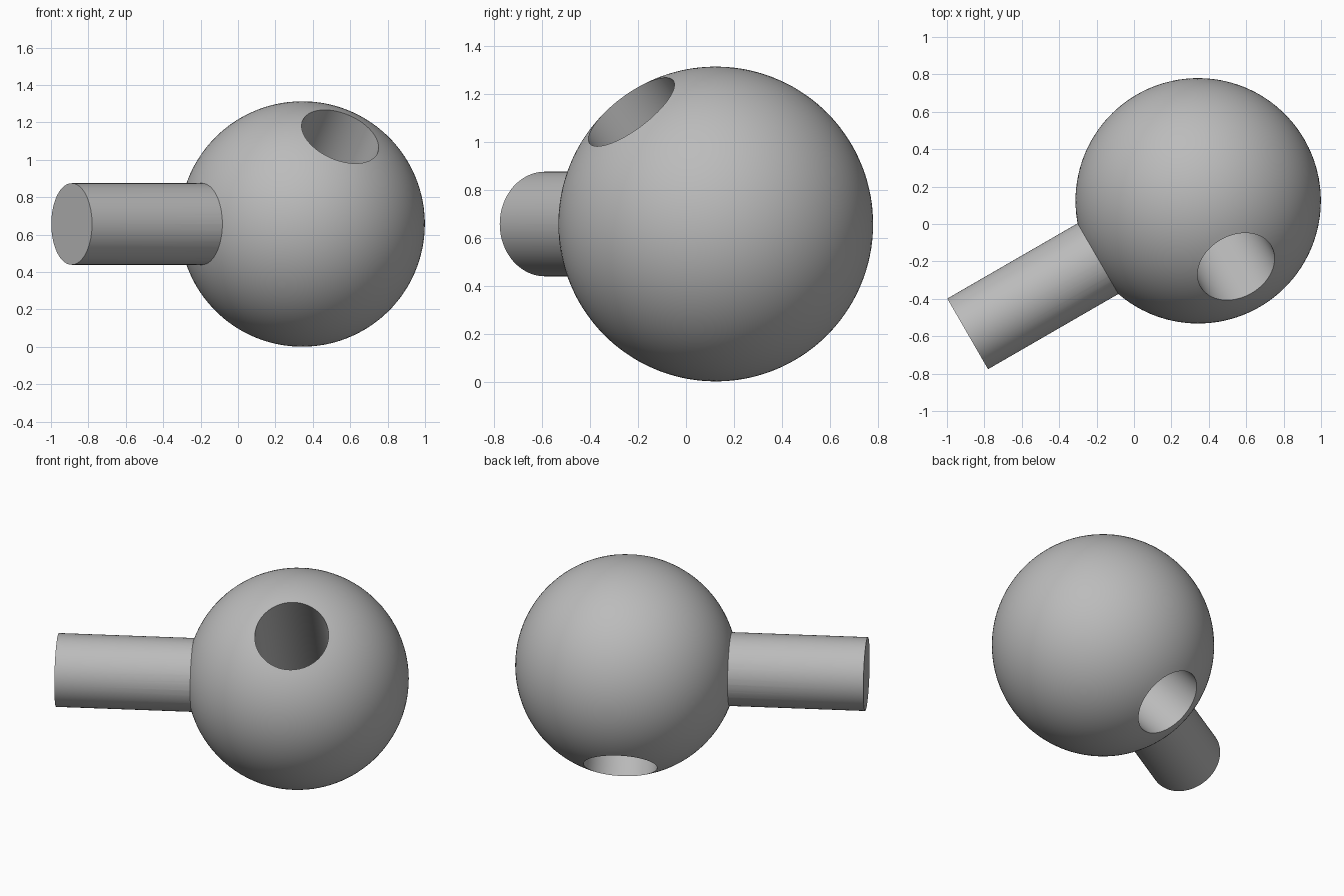
import bpy
import bmesh
from math import asin, cos, pi, radians, sin
from mathutils import Matrix, Vector

cube = bpy.data.objects.get("Cube")
if cube:
    bpy.data.objects.remove(cube, do_unlink=True)

CENTRE = Vector((0.343, 0.124, 0.657))
BALL_RADIUS = 0.656
BORE_RADIUS = 0.218
SHAFT_REACH = 1.423
SHAFT_DIR = Vector((-cos(radians(30)), -sin(radians(30)), 0))
TILT = radians(49)
BORE_DIR = Vector((0.5 * cos(TILT), -sin(radians(60)) * cos(TILT), sin(TILT)))

grey = bpy.data.materials.new("plain grey")
grey.use_nodes = True
colour = (0.5, 0.5, 0.5, 1)
grey.diffuse_color = colour
grey.node_tree.nodes["Principled BSDF"].inputs["Base Color"].default_value = colour


def add_object(name, bm, direction):
    """Turn a bmesh built along z into an object along the given direction."""
    turn = direction.to_track_quat("Z", "Y").to_matrix().to_4x4()
    bm.transform(Matrix.Translation(CENTRE) @ turn)
    bmesh.ops.recalc_face_normals(bm, faces=bm.faces)
    mesh = bpy.data.meshes.new(name)
    bm.to_mesh(mesh)
    bm.free()
    mesh.materials.append(grey)
    obj = bpy.data.objects.new(name, mesh)
    bpy.context.collection.objects.link(obj)
    return obj


# Ball with a through bore: an arc closed by a straight wall, spun round z
bm = bmesh.new()
start, rings = asin(BORE_RADIUS / BALL_RADIUS), 56
angles = [start + (pi - 2 * start) * i / rings for i in range(rings + 1)]
arc = [bm.verts.new((BALL_RADIUS * sin(a), 0, BALL_RADIUS * cos(a))) for a in angles]
edges = [bm.edges.new(pair) for pair in zip(arc, arc[1:] + arc[:1])]
bmesh.ops.spin(bm, geom=arc + edges, axis=(0, 0, 1), cent=(0, 0, 0),
               angle=2 * pi, steps=96, use_merge=True)
bmesh.ops.remove_doubles(bm, verts=bm.verts, dist=1e-5)
ball = add_object("bored_ball_with_shaft", bm, BORE_DIR)

# Shaft at right angles to the bore, rooted inside the solid part of the ball
bm = bmesh.new()
root = 0.45
bmesh.ops.create_cone(bm, cap_ends=True, segments=72, radius1=BORE_RADIUS,
                      radius2=BORE_RADIUS, depth=SHAFT_REACH - root,
                      matrix=Matrix.Translation((0, 0, (SHAFT_REACH + root) / 2)))
shaft = add_object("shaft", bm, SHAFT_DIR)

# Fuse the two into one solid
union = ball.modifiers.new("fuse", "BOOLEAN")
union.operation = "UNION"
union.solver = "EXACT"
union.object = shaft
bpy.context.view_layer.objects.active = ball
ball.select_set(True)
bpy.ops.object.modifier_apply(modifier=union.name)
bpy.data.objects.remove(shaft, do_unlink=True)
bpy.ops.object.shade_smooth_by_angle(angle=radians(30))
